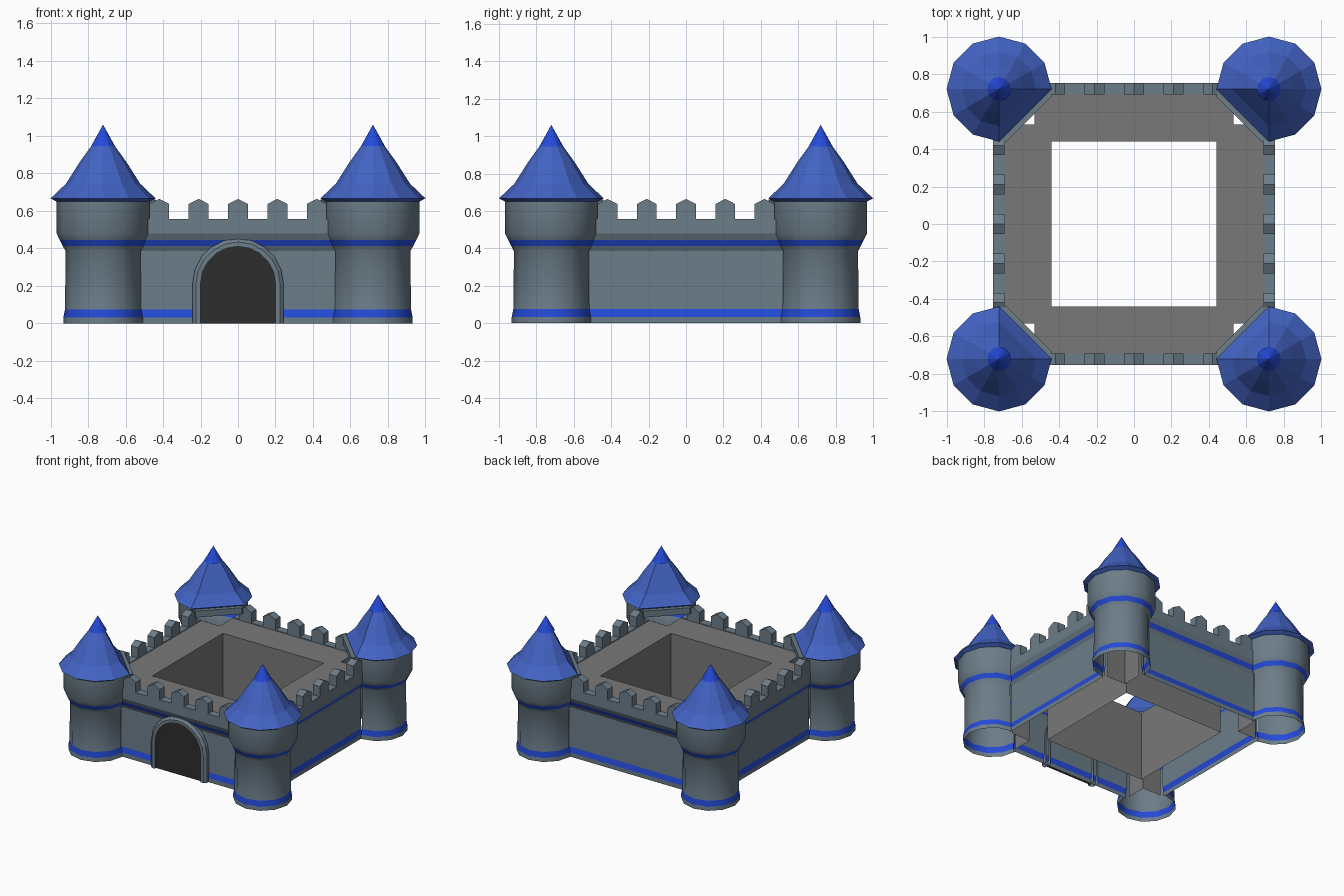
import bpy, bmesh, math
from mathutils import Matrix

if "Cube" in bpy.data.objects:
    bpy.data.objects.remove(bpy.data.objects["Cube"])


def material(name, rgb):
    m = bpy.data.materials.new(name)
    m.diffuse_color = (*rgb, 1)
    m.use_nodes = True
    m.node_tree.nodes["Principled BSDF"].inputs["Base Color"].default_value = m.diffuse_color
    return m


STONE = material("blue_grey_stone", (0.15, 0.205, 0.25))
STRIPE = material("bright_blue", (0.018, 0.07, 0.70))
ROOF = material("roof_blue", (0.055, 0.125, 0.55))
WALK = material("walkway_grey", (0.19, 0.19, 0.19))
DARK = material("door_dark", (0.026, 0.026, 0.026))
C = 0.72  # tower centre distance


def finish(name, bm, mats, smooth=0):
    me = bpy.data.meshes.new(name)
    bm.to_mesh(me)
    bm.free()
    for m in mats:
        me.materials.append(m)
    ob = bpy.data.objects.new(name, me)
    bpy.context.collection.objects.link(ob)
    if smooth:
        bpy.ops.object.select_all(action='DESELECT')
        ob.select_set(True)
        bpy.context.view_layer.objects.active = ob
        bpy.ops.object.shade_smooth_by_angle(angle=math.radians(smooth))
    return ob


def is_band(z):
    return 0.032 < z < 0.075 or 0.412 < z < 0.445


def lathe(name, prof, sx, sy, mats, rule, chord, smooth=0):
    """Three-quarter, twelve-sided turning; the open side faces the courtyard."""
    bm = bmesh.new()
    rings = []
    for r, z in prof:
        ring = []
        for k in range(10):
            a = math.radians(90 + 30 * k)
            ring.append(bm.verts.new((sx * (-C + r * math.cos(a)),
                                      sy * (-C + r * math.sin(a)), z)))
        rings.append(ring)
    n = 10 if chord else 9
    for lo, hi in zip(rings, rings[1:]):
        for k in range(n):
            j = (k + 1) % 10
            f = bm.faces.new((lo[k], lo[j], hi[j], hi[k]))
            if sx * sy < 0:
                f.normal_flip()
            f.material_index = rule(f.calc_center_median().z)
    return finish(name, bm, mats, smooth)


def prism(bm, pts, to3d, d0, d1):
    """Extrude a flat outline between two depths."""
    a = [bm.verts.new(to3d(p, d0)) for p in pts]
    b = [bm.verts.new(to3d(p, d1)) for p in pts]
    bm.faces.new(a)
    bm.faces.new(b[::-1])
    for i in range(len(pts)):
        j = (i + 1) % len(pts)
        bm.faces.new((a[i], b[i], b[j], a[j]))
    bmesh.ops.recalc_face_normals(bm, faces=bm.faces)


# Corner towers with roofs, finials and courtyard lintels
body = [(0.212, 0), (0.212, 0.032), (0.203, 0.075), (0.2, 0.385), (0.2145, 0.412),
        (0.231, 0.445), (0.248, 0.48), (0.248, 0.65)]
roof = [(0.245, 0.648), (0.28, 0.667), (0.198, 0.745), (0.125, 0.86), (0.062, 0.947)]
for sx in (-1, 1):
    for sy in (-1, 1):
        tag = ("left" if sx < 0 else "right") + ("_front" if sy < 0 else "_back")
        lathe("tower_" + tag, body, sx, sy, [STONE, STRIPE], lambda z: int(is_band(z)), False, 40)
        lathe("roof_" + tag, roof, sx, sy, [ROOF], lambda z: 0, True)
        bm = bmesh.new()
        bmesh.ops.create_cone(bm, cap_ends=True, segments=12, radius1=0.064, radius2=0,
                              depth=0.115, matrix=Matrix.Translation((sx * C, sy * C, 1.0025)))
        finish("finial_" + tag, bm, [STRIPE])
        bm = bmesh.new()
        prism(bm, [(0.275, 0), (0.28, 0.04), (0.04, 0.28), (0, 0.275)],
              lambda p, z: (sx * (p[0] - C), sy * (p[1] - C), z), 0.61, 0.66)
        finish("lintel_" + tag, bm, [STONE])

# Curtain walls with pointed merlons, one per side
wall = [(0.717, 0), (0.717, 0.032), (0.709, 0.075), (0.705, 0.385), (0.719, 0.412),
        (0.736, 0.445), (0.752, 0.48), (0.752, 0.556), (0.69, 0.556), (0.69, 0.54)]
for k, side in enumerate(("front", "right", "back", "left")):
    turn = Matrix.Rotation(k * math.pi / 2, 4, 'Z')
    bm = bmesh.new()
    cols = [[bm.verts.new((x, -d, z)) for d, z in wall] for x in (-0.525, 0.525)]
    for i in range(len(wall) - 1):
        f = bm.faces.new((cols[0][i], cols[1][i], cols[1][i + 1], cols[0][i + 1]))
        f.material_index = int(is_band(f.calc_center_median().z))
    bm.transform(turn)
    finish("wall_" + side, bm, [STONE, STRIPE])
    bm = bmesh.new()
    for i in range(-2, 3):
        x = i * 0.21
        prism(bm, [(x - 0.053, 0.55), (x + 0.053, 0.55), (x + 0.053, 0.637), (x, 0.664),
                   (x - 0.053, 0.637)], lambda p, d: (p[0], d, p[1]), -0.752, -0.69)
    bm.transform(turn)
    finish("merlons_" + side, bm, [STONE])

# Walkway ring with notched corners, dropping to the ground inside
bm = bmesh.new()
cs = [-0.69, -0.53, -0.44, 0.44, 0.53, 0.69]
grid = [[bm.verts.new((x, y, 0.55)) for y in cs] for x in cs]
for i in range(5):
    for j in range(5):
        corner = i in (0, 4) and j in (0, 4)
        if not corner and not (i == 2 and j == 2):
            bm.faces.new((grid[i][j], grid[i + 1][j], grid[i + 1][j + 1], grid[i][j + 1]))
bmesh.ops.delete(bm, geom=[v for v in bm.verts if not v.link_faces], context='VERTS')


def outer(e):
    a, b = (v.co for v in e.verts)
    return any(abs(a[i]) > 0.68 and abs(a[i] - b[i]) < 1e-4 for i in (0, 1))


rim = [e for e in bm.edges if e.is_boundary and not outer(e)]
new = bmesh.ops.extrude_edge_only(bm, edges=rim)["geom"]
for v in new:
    if isinstance(v, bmesh.types.BMVert):
        v.co.z = 0
bmesh.ops.recalc_face_normals(bm, faces=bm.faces)
if max(bm.faces, key=lambda f: f.calc_center_median().z).normal.z < 0:
    bmesh.ops.reverse_faces(bm, faces=bm.faces)
finish("walkway", bm, [WALK])


# Gate: chamfered arch frame and dark door
def arch(r, cz):
    pts = [(-r, 0)]
    pts += [(-r * math.cos(math.pi * k / 10), cz + r * math.sin(math.pi * k / 10))
            for k in range(11)]
    return pts + [(r, 0)]


bm = bmesh.new()
layers = [(0.243, -0.69), (0.243, -0.735), (0.224, -0.752), (0.2, -0.752), (0.2, -0.69)]
loops = [[bm.verts.new((x, y, z)) for x, z in arch(r, 0.21)] for r, y in layers]
for a, b in zip(loops, loops[1:]):
    for i in range(len(a) - 1):
        bm.faces.new((a[i], a[i + 1], b[i + 1], b[i]))
bmesh.ops.recalc_face_normals(bm, faces=bm.faces)
finish("gate_frame", bm, [STONE])
bm = bmesh.new()
prism(bm, arch(0.2, 0.21), lambda p, d: (p[0], d, p[1]), -0.735, -0.728)
finish("gate_door", bm, [DARK])
